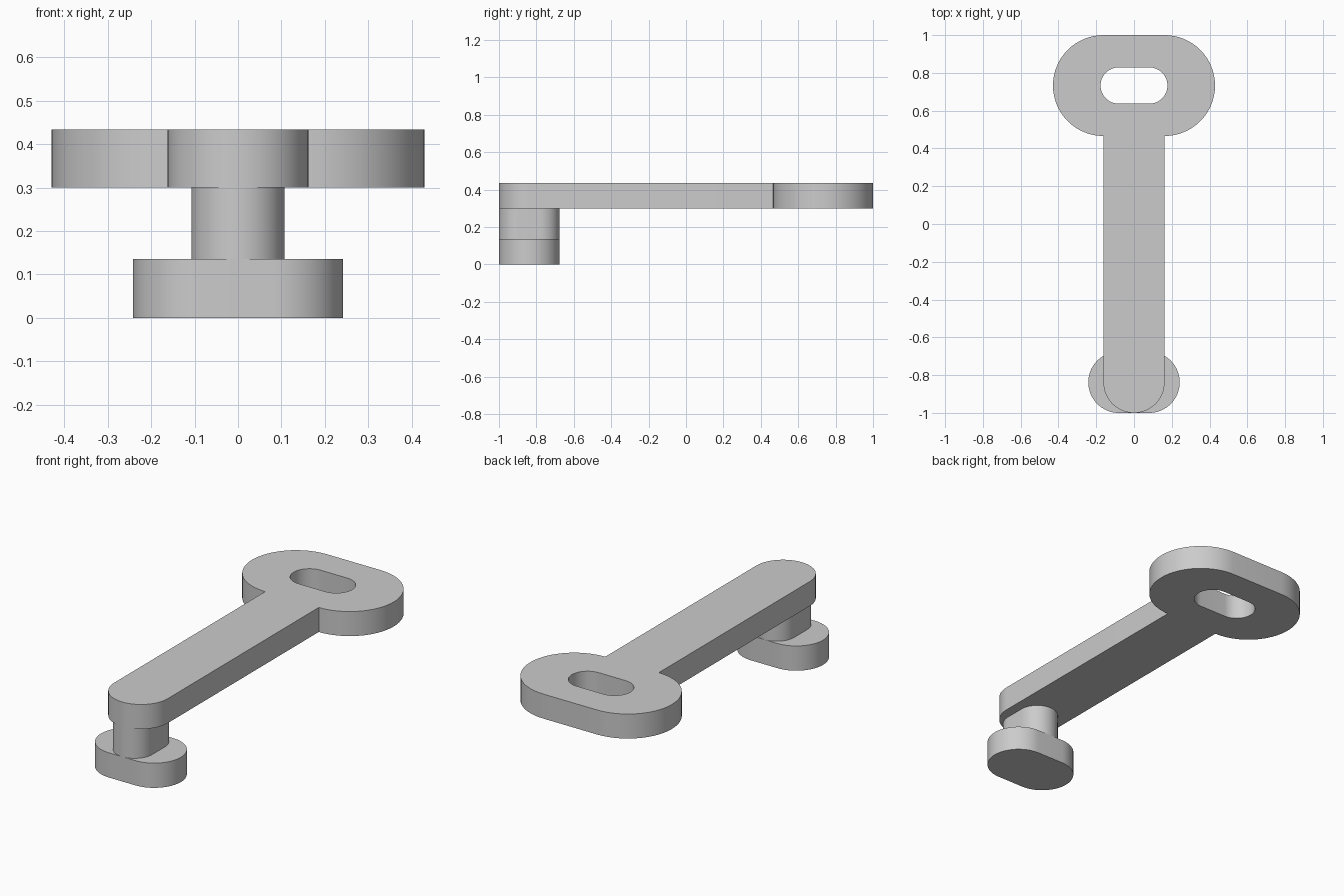
import bpy
import bmesh
from math import sin, cos, pi

if "Cube" in bpy.data.objects:
    bpy.data.objects.remove(bpy.data.objects["Cube"], do_unlink=True)

SEGMENTS = 32
GREY = (0.6, 0.6, 0.6, 1)

metal = bpy.data.materials.new("plain grey")
metal.use_nodes = True
metal.diffuse_color = GREY
metal.node_tree.nodes["Principled BSDF"].inputs["Base Color"].default_value = GREY


def arc(x, y, radius, start, end):
    """Points along an arc, angles in units of pi."""
    steps = round(SEGMENTS * abs(end - start))
    angles = [pi * (start + (end - start) * i / steps) for i in range(steps + 1)]
    return [(x + radius * cos(a), y + radius * sin(a)) for a in angles]


def slot(y, straight, radius):
    """Outline of a stadium lying along x."""
    return arc(straight, y, radius, -0.5, 0.5) + arc(-straight, y, radius, 0.5, 1.5)


def plate(name, outlines, bottom, top):
    """Fill the outlines (later ones are holes) and raise them into a solid."""
    bm = bmesh.new()
    edges = []
    for outline in outlines:
        verts = [bm.verts.new((x, y, bottom)) for x, y in outline]
        edges += [bm.edges.new((v, verts[i - 1])) for i, v in enumerate(verts)]
    bmesh.ops.triangle_fill(bm, edges=edges, use_beauty=True, use_dissolve=False)
    raised = bmesh.ops.extrude_face_region(bm, geom=bm.faces[:], use_keep_orig=True)
    moved = [v for v in raised["geom"] if isinstance(v, bmesh.types.BMVert)]
    bmesh.ops.translate(bm, verts=moved, vec=(0, 0, top - bottom))
    bmesh.ops.recalc_face_normals(bm, faces=bm.faces[:])
    mesh = bpy.data.meshes.new(name)
    bm.to_mesh(mesh)
    bm.free()
    mesh.materials.append(metal)
    obj = bpy.data.objects.new(name, mesh)
    bpy.context.collection.objects.link(obj)
    bpy.ops.object.select_all(action="DESELECT")
    obj.select_set(True)
    bpy.context.view_layer.objects.active = obj
    bpy.ops.object.shade_smooth_by_angle(angle=pi / 6)
    return obj


HALF = 0.162             # half width of the arm
FOOT_Y = HALF - 1        # centre of the rounded arm end
HEAD_Y, HEAD_R = 0.733, 0.267

# Arm with a broad head, pierced by a slot
arm_outline = slot(HEAD_Y, HALF, HEAD_R) + arc(0, FOOT_Y, HALF, 1, 2)
plate("arm_and_head", [arm_outline, slot(HEAD_Y, 0.081, 0.096)], 0.3, 0.434)

# Post under the arm end, longer from front to back
POST_R = 0.107
reach = HALF - POST_R
post_outline = (arc(0, FOOT_Y + reach, POST_R, 0, 1)
                + arc(0, FOOT_Y - reach, POST_R, 1, 2))
plate("post", [post_outline], 0.135, 0.3)

# Foot, wider from side to side
plate("foot", [slot(FOOT_Y, 0.08, HALF)], 0, 0.135)
